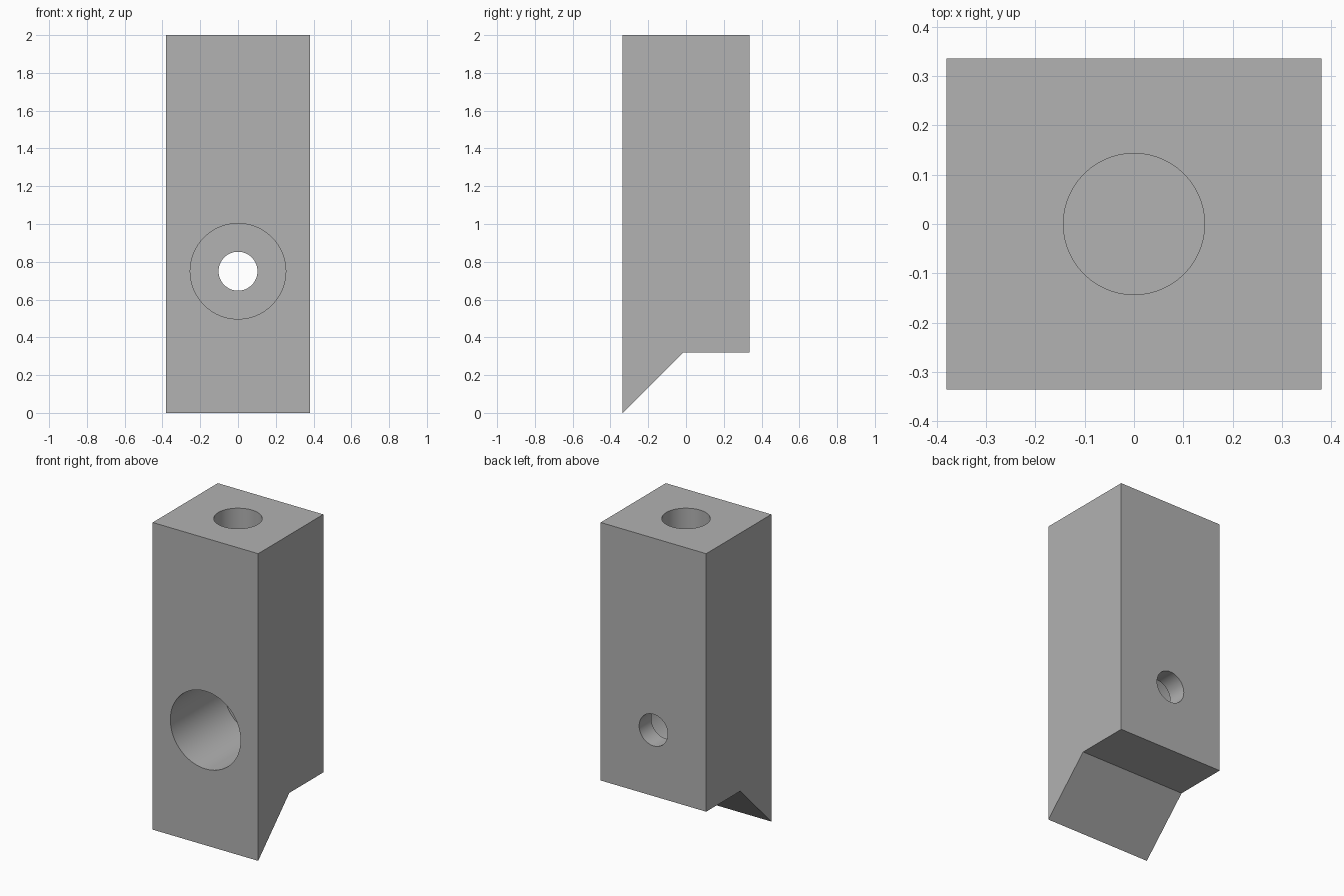
import bpy
import bmesh
from math import radians
from mathutils import Matrix

cube = bpy.data.objects.get("Cube")
if cube:
    bpy.data.objects.remove(cube, do_unlink=True)

HALF_W, HALF_D, HEIGHT = 0.38, 0.335, 2.0
BORE_Z = 0.75

grey = bpy.data.materials.new("plain grey")
grey.use_nodes = True
colour = (0.445, 0.445, 0.445, 1)
grey.diffuse_color = colour
grey.node_tree.nodes["Principled BSDF"].inputs["Base Color"].default_value = colour


def add_object(name, bm):
    bmesh.ops.recalc_face_normals(bm, faces=bm.faces)
    mesh = bpy.data.meshes.new(name)
    bm.to_mesh(mesh)
    bm.free()
    mesh.materials.append(grey)
    obj = bpy.data.objects.new(name, mesh)
    bpy.context.collection.objects.link(obj)
    return obj


# Block with a pointed front toe: side profile extruded across the width
profile = [(-HALF_D, 0), (-0.015, 0.32), (HALF_D, 0.32),
           (HALF_D, HEIGHT), (-HALF_D, HEIGHT)]
bm = bmesh.new()
face = bm.faces.new([bm.verts.new((-HALF_W, y, z)) for y, z in profile])
side = bmesh.ops.extrude_face_region(bm, geom=[face])["geom"]
bmesh.ops.translate(bm, vec=(2 * HALF_W, 0, 0),
                    verts=[v for v in side if isinstance(v, bmesh.types.BMVert)])
block = add_object("drilled_block", bm)


def drill(name, radius, start, end, along_y):
    """Cut a round hole between two positions on the y or z axis."""
    middle = (start + end) / 2
    if along_y:
        matrix = Matrix.Translation((0, middle, BORE_Z)) @ Matrix.Rotation(radians(90), 4, "X")
    else:
        matrix = Matrix.Translation((0, 0, middle))
    bm = bmesh.new()
    bmesh.ops.create_cone(bm, cap_ends=True, segments=96, radius1=radius,
                          radius2=radius, depth=end - start, matrix=matrix)
    cutter = add_object(name, bm)
    cut = block.modifiers.new(name, "BOOLEAN")
    cut.operation = "DIFFERENCE"
    cut.solver = "EXACT"
    cut.object = cutter
    bpy.context.view_layer.objects.active = block
    bpy.ops.object.modifier_apply(modifier=cut.name)
    bpy.data.objects.remove(cutter, do_unlink=True)


# Wide front counterbore, narrow through hole, blind hole in the top
drill("counterbore", 0.253, -HALF_D - 0.1, 0.21, True)
drill("through_hole", 0.103, 0.1, HALF_D + 0.1, True)
drill("top_hole", 0.143, 1.25, HEIGHT + 0.1, False)

# Smooth hole walls with crisp edges
bpy.ops.object.select_all(action="DESELECT")
block.select_set(True)
bpy.context.view_layer.objects.active = block
bpy.ops.object.shade_smooth_by_angle(angle=radians(30))
